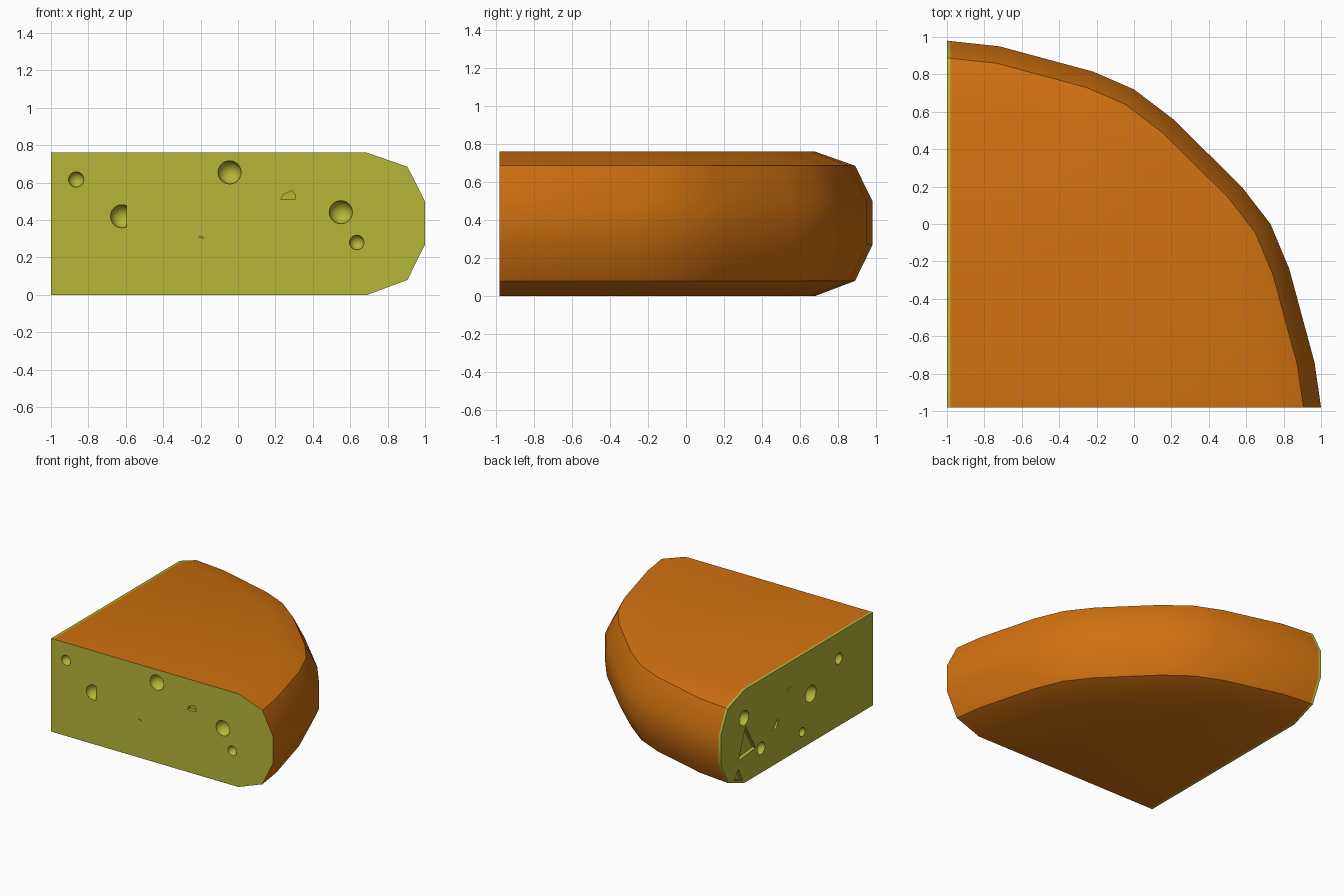
import bpy, bmesh
from mathutils import Matrix, Vector

if "Cube" in bpy.data.objects:
    bpy.data.objects.remove(bpy.data.objects["Cube"])

CX, CY = -1.0, -0.98      # tip of the wedge, where both cut faces meet


def material(name, color):
    m = bpy.data.materials.new(name)
    m.diffuse_color = (*color, 1)
    m.use_nodes = True
    m.node_tree.nodes["Principled BSDF"].inputs["Base Color"].default_value = m.diffuse_color
    return m


paste = material("cheese_paste", (0.47, 0.47, 0.04))
rind = material("cheese_rind", (0.63, 0.165, 0.005))


def make_object(name, bm, mats):
    bmesh.ops.recalc_face_normals(bm, faces=bm.faces)
    me = bpy.data.meshes.new(name)
    bm.to_mesh(me)
    bm.free()
    for m in mats:
        me.materials.append(m)
    ob = bpy.data.objects.new(name, me)
    bpy.context.collection.objects.link(ob)
    return ob


# Wedge body: rim outline from above, swept through a bevelled profile
rim = [(2.0, 0), (1.965, 0.24), (1.83, 0.74), (1.73, 0.98), (1.575, 1.18),
       (1.21, 1.54), (1.0, 1.70), (0.78, 1.795), (0.28, 1.93), (0, 1.96)]
profile = [(0.845, 0), (0.953, 0.08), (1, 0.27), (1, 0.50), (0.953, 0.685), (0.845, 0.76)]

bm = bmesh.new()
low = bm.verts.new((CX, CY, 0))
high = bm.verts.new((CX, CY, 0.76))
cols = [[bm.verts.new((CX + x * s, CY + y * s, z)) for s, z in profile] for x, y in rim]
for a, b in zip(cols, cols[1:]):
    for i in range(len(profile) - 1):
        bm.faces.new((a[i], b[i], b[i + 1], a[i + 1]))
bm.faces.new([low] + [c[0] for c in cols])
bm.faces.new([high] + [c[-1] for c in cols])
for c in (cols[0], cols[-1]):
    bm.faces.new([low] + c + [high])

# Thin strip of bare paste along the left cut
bmesh.ops.bisect_plane(bm, geom=bm.verts[:] + bm.edges[:] + bm.faces[:],
                       plane_co=(CX + 0.02, 0, 0), plane_no=(1, 0, 0))
for f in bm.faces:
    c = f.calc_center_median()
    bare = c.x < CX + 0.02 or c.y < CY + 0.001
    f.material_index = 0 if bare else 1
wedge = make_object("cheese_wedge", bm, [paste, rind])

# Hole cutters on the front (u = x) and left (u = y) cut faces
cut = bmesh.new()


def on_face(side, u, z, depth=0.0):
    return Vector((u, CY + depth, z)) if side == "front" else Vector((CX + depth, u, z))


def bubble(side, u, z, r, clip=None):
    tmp = bmesh.new()
    bmesh.ops.create_uvsphere(tmp, u_segments=20, v_segments=12, radius=r,
                              matrix=Matrix.Translation(on_face(side, u, z)))
    if clip is not None:
        res = bmesh.ops.bisect_plane(tmp, geom=tmp.verts[:] + tmp.edges[:] + tmp.faces[:],
                                     plane_co=(clip, 0, 0), plane_no=(1, 0, 0), clear_outer=True)
        edges = [e for e in res["geom_cut"] if isinstance(e, bmesh.types.BMEdge)]
        bmesh.ops.contextual_create(tmp, geom=edges)
    me = bpy.data.meshes.new("tmp")
    tmp.to_mesh(me)
    tmp.free()
    cut.from_mesh(me)
    bpy.data.meshes.remove(me)


def crack(side, pts, depth):
    a = [cut.verts.new(on_face(side, u, z, -0.03)) for u, z in pts]
    b = [cut.verts.new(on_face(side, u, z, depth)) for u, z in pts]
    cut.faces.new(a)
    cut.faces.new(b)
    n = len(pts)
    for i in range(n):
        j = (i + 1) % n
        cut.faces.new((a[i], a[j], b[j], b[i]))


for u, z, r in [(-0.865, 0.617, 0.041), (-0.045, 0.655, 0.062),
                (0.55, 0.442, 0.062), (0.635, 0.28, 0.039)]:
    bubble("front", u, z, r)
bubble("front", -0.62, 0.42, 0.062, clip=-0.597)
crack("front", [(0.23, 0.51), (0.305, 0.51), (0.305, 0.535), (0.29, 0.558), (0.24, 0.535)], 0.03)
crack("front", [(-0.215, 0.313), (-0.185, 0.302), (-0.19, 0.312)], 0.01)

for u, z, r in [(-0.54, 0.55, 0.045), (-0.18, 0.40, 0.068), (-0.07, 0.13, 0.036),
                (0.46, 0.20, 0.05), (0.68, 0.53, 0.06)]:
    bubble("left", u, z, r)
crack("left", [(0.24, 0.36), (0.25, 0.30), (0.31, 0.28), (0.28, 0.33)], 0.03)
crack("left", [(0.08, 0.56), (0.12, 0.53), (0.11, 0.55)], 0.015)
crack("left", [(0.66, 0.455), (0.53, 0.23), (0.75, 0.21)], 0.03)
crack("left", [(0.70, 0.03), (0.75, 0.14), (0.81, 0.07)], 0.03)
cutter = make_object("hole_cutter", cut, [paste])
cutter.hide_render = True

# Cut the holes, then discard the cutter
mod = wedge.modifiers.new("holes", "BOOLEAN")
mod.operation = "DIFFERENCE"
mod.solver = "EXACT"
mod.object = cutter
bpy.context.view_layer.objects.active = wedge
wedge.select_set(True)
bpy.ops.object.modifier_apply(modifier=mod.name)
bpy.data.objects.remove(cutter)
bpy.ops.object.shade_smooth_by_angle()
